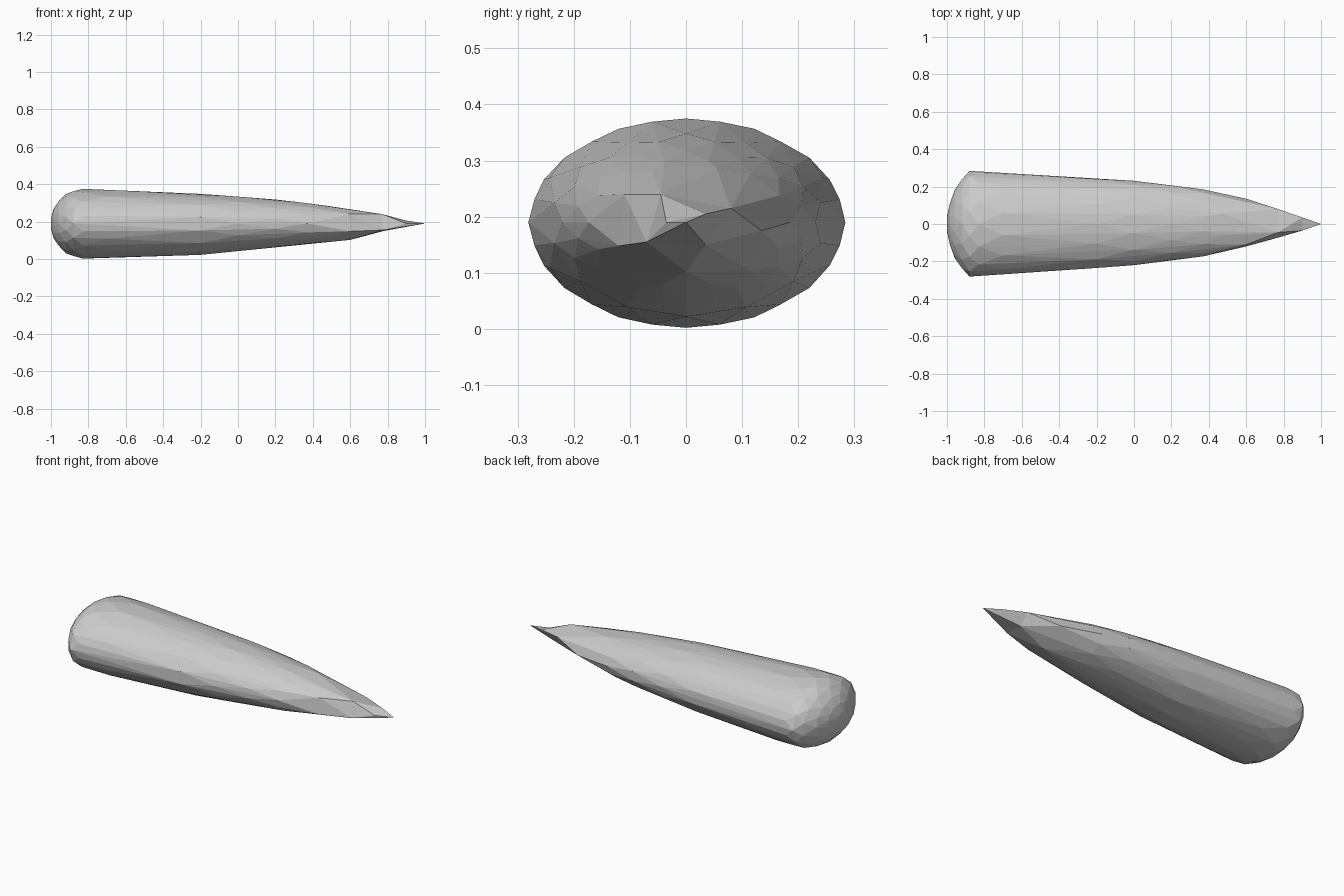
import bpy, bmesh, math

if "Cube" in bpy.data.objects:
    bpy.data.objects.remove(bpy.data.objects["Cube"])

# Stations along the spike: x, right edge (-y), left edge (+y), bottom z, top z
stations = [
    (-1.00, 0.04, 0.04, 0.16, 0.22),
    (-0.985, 0.11, 0.11, 0.11, 0.27),
    (-0.96, 0.18, 0.18, 0.07, 0.31),
    (-0.92, 0.242, 0.245, 0.03, 0.348),
    (-0.88, 0.281, 0.284, 0.012, 0.366),
    (-0.83, 0.277, 0.281, 0.002, 0.375),
    (-0.70, 0.269, 0.271, 0.003, 0.374),
    (-0.20, 0.241, 0.246, 0.022, 0.348),
    (0.00, 0.220, 0.231, 0.044, 0.337),
    (0.20, 0.197, 0.211, 0.062, 0.318),
    (0.37, 0.173, 0.185, 0.079, 0.301),
]
SIDES = 14
MID = 0.19

bm = bmesh.new()
for i, (x, right, left, low, high) in enumerate(stations):
    for k in range(SIDES):
        a = 2 * math.pi * (k + 0.5 * (i % 2)) / SIDES
        c, s = math.cos(a), math.sin(a)
        y = c * (left if c > 0 else right)
        z = MID + s * ((high - MID) if s > 0 else (MID - low))
        bm.verts.new((x, y, z))

# Chipped facets near the point
for co in [(0.47, 0.055, 0.285), (0.47, -0.06, 0.28), (0.60, 0.135, 0.175),
           (0.60, 0.0, 0.102), (0.60, -0.12, 0.148), (0.60, -0.11, 0.24)]:
    bm.verts.new(co)
A, B, C, D = [bm.verts.new(co) for co in [
    (0.77, -0.045, 0.24), (0.77, 0.08, 0.215),
    (0.78, 0.035, 0.15), (0.78, -0.07, 0.155)]]

# Faceted skin over the body, opened where the point begins
hull = bmesh.ops.convex_hull(bm, input=list(bm.verts))
loose = [v for v in bm.verts if not v.link_faces]
bmesh.ops.delete(bm, geom=loose, context='VERTS')
cap = [f for f in bm.faces if all(v.co.x > 0.75 for v in f.verts)]
bmesh.ops.delete(bm, geom=cap, context='FACES_ONLY')

# Slightly hollow, broken tip
E, F, P = [bm.verts.new(co) for co in [
    (0.90, -0.035, 0.19), (0.90, 0.035, 0.205), (1.0, 0.0, 0.19)]]
for f in [(A, E, F), (A, F, B), (E, P, F), (F, P, B), (B, P, C),
          (C, P, D), (D, P, E), (D, E, A)]:
    bm.faces.new(f)
bmesh.ops.recalc_face_normals(bm, faces=list(bm.faces))
for f in bm.faces:
    f.smooth = False

mesh = bpy.data.meshes.new("spike")
bm.to_mesh(mesh)
bm.free()
bpy.context.collection.objects.link(bpy.data.objects.new("spike", mesh))
